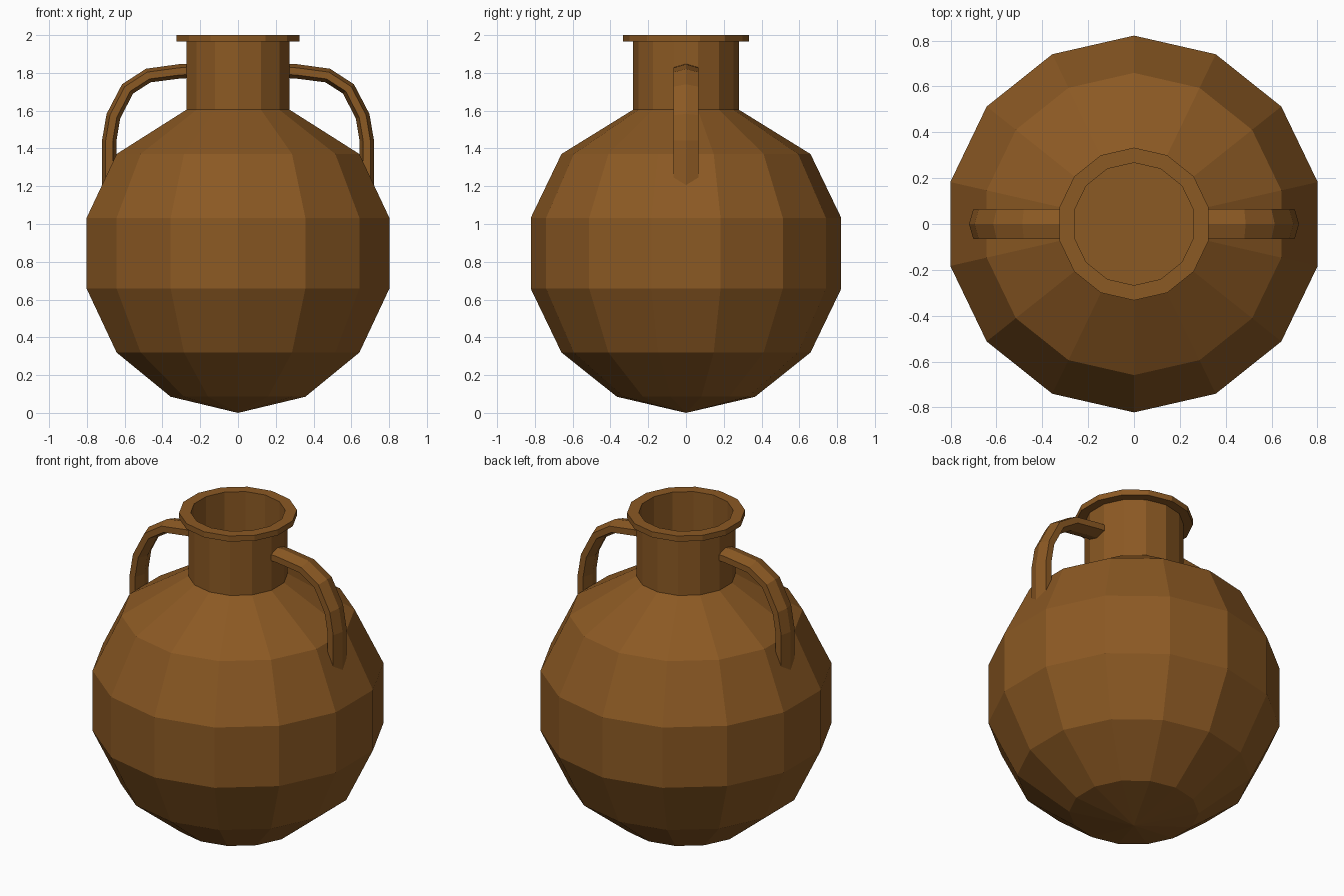
import bpy, bmesh
from math import pi, sin, cos
from mathutils import Vector

if "Cube" in bpy.data.objects:
    bpy.data.objects.remove(bpy.data.objects["Cube"])

SIDES = 14
clay = bpy.data.materials.new("clay")
clay.diffuse_color = (0.26, 0.10, 0.017, 1)
clay.use_nodes = True
clay.node_tree.nodes["Principled BSDF"].inputs["Base Color"].default_value = clay.diffuse_color


def finish(bm, name):
    bmesh.ops.recalc_face_normals(bm, faces=bm.faces)
    mesh = bpy.data.meshes.new(name)
    bm.to_mesh(mesh)
    bm.free()
    mesh.materials.append(clay)
    obj = bpy.data.objects.new(name, mesh)
    bpy.context.collection.objects.link(obj)
    return obj


def skin(bm, rings):
    """Bridge consecutive rings of vertices with quads."""
    for a, b in zip(rings, rings[1:]):
        n = len(a)
        for i in range(n):
            j = (i + 1) % n
            bm.faces.new((a[i], a[j], b[j], b[i]))


def lathe(name, profile):
    """Revolve (radius, z) points; points on the axis are merged to a pole."""
    bm = bmesh.new()
    rings = []
    for r, z in profile:
        angles = [pi / 2 + 2 * pi * i / SIDES for i in range(SIDES)]
        rings.append([bm.verts.new((r * cos(a), r * sin(a), z)) for a in angles])
    skin(bm, rings)
    bmesh.ops.remove_doubles(bm, verts=bm.verts, dist=0.0005)
    return finish(bm, name)


def handle(name, side):
    """Sweep a flattened hexagon along the handle path in the xz plane."""
    path = [Vector((x * side, 0, z)) for x, z in
            ((0.268, 1.81), (0.31, 1.808), (0.475, 1.786), (0.585, 1.715),
             (0.66, 1.57), (0.682, 1.44), (0.682, 1.15))]
    bm = bmesh.new()
    rings = []
    for i, p in enumerate(path):
        t = (path[min(i + 1, len(path) - 1)] - path[max(i - 1, 0)]).normalized()
        normal = Vector((-t.z, 0, t.x))
        rings.append([bm.verts.new(p + normal * 0.038 * cos(k * pi / 3)
                                   + Vector((0, 0.075 * sin(k * pi / 3), 0)))
                      for k in range(6)])
    skin(bm, rings)
    bm.faces.new(rings[0])
    bm.faces.new(rings[-1])
    return finish(bm, name)


# Round body: seven-step sphere with its top ring drawn in to the neck
R, C = 0.843, 0.845
body = [(R * sin(pi * k / 7), C - R * cos(pi * k / 7)) for k in range(6)]
body[0] = (0, 0)
lathe("body", body + [(0.28, 1.605)])

# Neck with flared rim, hollow inside down to a flat floor
lathe("neck_and_rim", [(0.28, 1.605), (0.28, 1.965), (0.333, 1.965), (0.333, 2.0),
                       (0.267, 2.0), (0.267, 1.61), (0, 1.61)])

# Pair of handles
handle("right_handle", 1)
handle("left_handle", -1)
